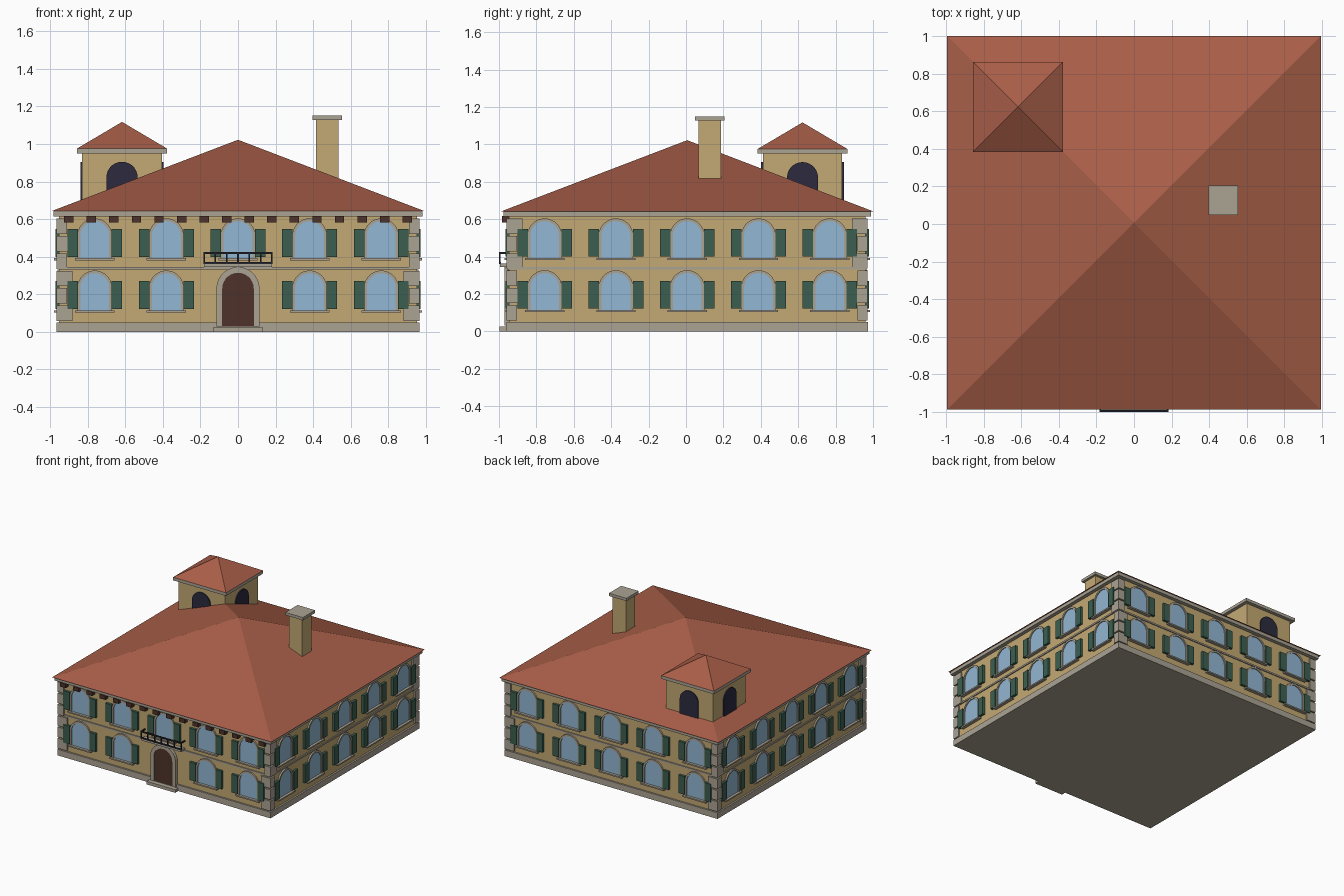
import bpy, bmesh, math
from mathutils import Matrix

if "Cube" in bpy.data.objects:
    bpy.data.objects.remove(bpy.data.objects["Cube"])

CY = 0.0065          # building centre in y
WALL = 0.952         # half width of the walls


def srgb(r, g, b):
    f = lambda c: c / 12.92 if c <= 0.04045 else ((c + 0.055) / 1.055) ** 2.4
    return (f(r / 255), f(g / 255), f(b / 255), 1.0)


COLOURS = {
    "stucco": srgb(196, 169, 115), "stone": srgb(171, 163, 148),
    "terracotta": srgb(168, 94, 72), "glass": srgb(146, 183, 211),
    "shutter green": srgb(60, 95, 80), "dark wood": srgb(78, 50, 42),
    "shadow blue": srgb(44, 42, 62), "iron": srgb(38, 38, 46),
}
MATS = {}
for key, col in COLOURS.items():
    MATS[key] = bpy.data.materials.new(key)
    MATS[key].diffuse_color = col

PARTS = {}


def mesh_of(name, mat):
    """One growing mesh per named part."""
    if name not in PARTS:
        PARTS[name] = (bmesh.new(), mat)
    return PARTS[name][0]


def prism(name, mat, profile, y0, y1, m):
    """Extrude an (x, z) outline from y0 to y1."""
    bm = mesh_of(name, mat)
    a = [bm.verts.new(m @ Matrix.Translation((x, y0, z)).translation) for x, z in profile]
    b = [bm.verts.new(m @ Matrix.Translation((x, y1, z)).translation) for x, z in profile]
    n = len(profile)
    faces = [bm.faces.new(a), bm.faces.new(b[::-1])]
    for i in range(n):
        j = (i + 1) % n
        faces.append(bm.faces.new((a[j], a[i], b[i], b[j])))
    bmesh.ops.recalc_face_normals(bm, faces=faces)


def box(name, mat, x0, x1, y0, y1, z0, z1, m):
    prism(name, mat, [(x0, z0), (x1, z0), (x1, z1), (x0, z1)], y0, y1, m)


def arch(cx, r, z0, spring, n=14):
    """Round-headed outline, from bottom right over to bottom left."""
    head = [(cx + r * math.cos(math.pi * i / n), spring + r * math.sin(math.pi * i / n))
            for i in range(n + 1)]
    return [(cx + r, z0)] + head + [(cx - r, z0)]


def arch_frame(cx, r_in, r_out, z0, spring):
    return arch(cx, r_out, z0, spring) + arch(cx, r_in, z0, spring)[::-1]


def pyramid(name, mat, half, z0, z1, m):
    bm = mesh_of(name, mat)
    base = [bm.verts.new(m @ Matrix.Translation((x * half, y * half, z0)).translation)
            for x, y in ((-1, -1), (1, -1), (1, 1), (-1, 1))]
    top = bm.verts.new(m @ Matrix.Translation((0, 0, z1)).translation)
    bm.faces.new(base[::-1])
    for i in range(4):
        bm.faces.new((base[i], base[(i + 1) % 4], top))


def block(name, mat, half, z0, z1, m):
    box(name, mat, -half, half, -half, half, z0, z1, m)


# Main body
house = Matrix.Translation((0, CY, 0))
block("plinth", "stone", 0.966, 0, 0.05, house)
block("walls", "stucco", WALL, 0.05, 0.615, house)
block("string_course", "stone", 0.96, 0.332, 0.345, house)
block("cornice", "stone", 0.982, 0.615, 0.642, house)
pyramid("main_roof", "terracotta", 0.9935, 0.642, 1.022, house)

# Corner quoins, alternately long in x and in y
for i in range(6):
    lx, ly = (0.085, 0.055) if i % 2 == 0 else (0.055, 0.085)
    z = 0.058 + 0.0925 * i
    for sx in (-1, 1):
        for sy in (-1, 1):
            x0, x1 = sorted((sx * 0.965, sx * (0.965 - lx)))
            y0, y1 = sorted((sy * 0.965, sy * (0.965 - ly)))
            box("quoins", "stone", x0, x1, y0, y1, z, z + 0.082, house)


# Shuttered arched window
def window(cx, z0, m):
    spring = z0 + 0.12
    prism("window_panes", "glass", arch(cx, 0.077, z0, spring), -WALL - 0.005, -WALL + 0.01, m)
    prism("window_frames", "stone", arch_frame(cx, 0.077, 0.092, z0, spring),
          -WALL - 0.012, -WALL + 0.01, m)
    box("window_sills", "stone", cx - 0.105, cx + 0.105, -WALL - 0.026, -WALL + 0.01,
        z0 - 0.011, z0, m)
    for s in (-1, 1):
        c = cx + s * 0.118
        box("shutters", "shutter green", c - 0.028, c + 0.028, -WALL - 0.02, -WALL + 0.01,
            z0 + 0.007, z0 + 0.155, m)


for side in range(4):
    m = house @ Matrix.Rotation(side * math.pi / 2, 4, 'Z')
    for col in range(-2, 3):
        for z0 in (0.115, 0.392):
            if not (side == 0 and col == 0 and z0 < 0.2):
                window(col * 0.381, z0, m)

# Front door with surround and step
prism("door", "dark wood", arch(0, 0.084, 0.03, 0.23), -WALL - 0.018, -WALL + 0.01, house)
prism("door_surround", "stone", arch_frame(0, 0.084, 0.115, 0.03, 0.23),
      -WALL - 0.025, -WALL + 0.01, house)
box("door_step", "stone", -0.13, 0.13, -1.004, -0.95, 0, 0.025, house)

# Balcony over the door
box("balcony_slab", "stone", -0.18, 0.18, -1.0, -0.94, 0.345, 0.362, house)
for z in (0.366, 0.418):
    box("balcony_rail", "iron", -0.184, 0.184, -1.0065, -0.996, z - 0.004, z + 0.006, house)
for s in (-1, 1):
    box("balcony_rail", "iron", s * 0.18 - 0.004, s * 0.18 + 0.004, -1.0, -0.95,
        0.414, 0.424, house)
for i in range(7):
    x = -0.18 + 0.06 * i
    box("balcony_balusters", "iron", x - 0.004, x + 0.004, -1.005, -0.997, 0.36, 0.42, house)

# Eave brackets along the front
for i in range(16):
    x = (i - 7.5) * 0.12
    box("eave_brackets", "dark wood", x - 0.025, x + 0.025, -0.99, -0.945, 0.583, 0.617, house)

# Corner tower
tower = Matrix.Translation((-0.617, 0.623, 0))
block("tower_walls", "stucco", 0.212, 0.62, 0.952, tower)
block("tower_cornice", "stone", 0.24, 0.95, 0.975, tower)
pyramid("tower_roof", "terracotta", 0.24, 0.975, 1.117, tower)
for side in range(4):
    prism("tower_openings", "shadow blue", arch(0, 0.083, 0.7, 0.822),
          -0.221, -0.2, tower @ Matrix.Rotation(side * math.pi / 2, 4, 'Z'))

# Chimney
chimney = Matrix.Translation((0.475, 0.127, 0))
block("chimney", "stucco", 0.06, 0.75, 1.128, chimney)
block("chimney_cap", "stone", 0.079, 1.127, 1.15, chimney)

# Turn the meshes into objects
for name, (bm, mat) in PARTS.items():
    me = bpy.data.meshes.new(name)
    bm.to_mesh(me)
    bm.free()
    me.materials.append(MATS[mat])
    bpy.context.collection.objects.link(bpy.data.objects.new(name, me))

for m in bpy.data.materials:
    if m.users and not m.is_grease_pencil:
        m.use_nodes = True
        m.node_tree.nodes["Principled BSDF"].inputs["Base Color"].default_value = m.diffuse_color
